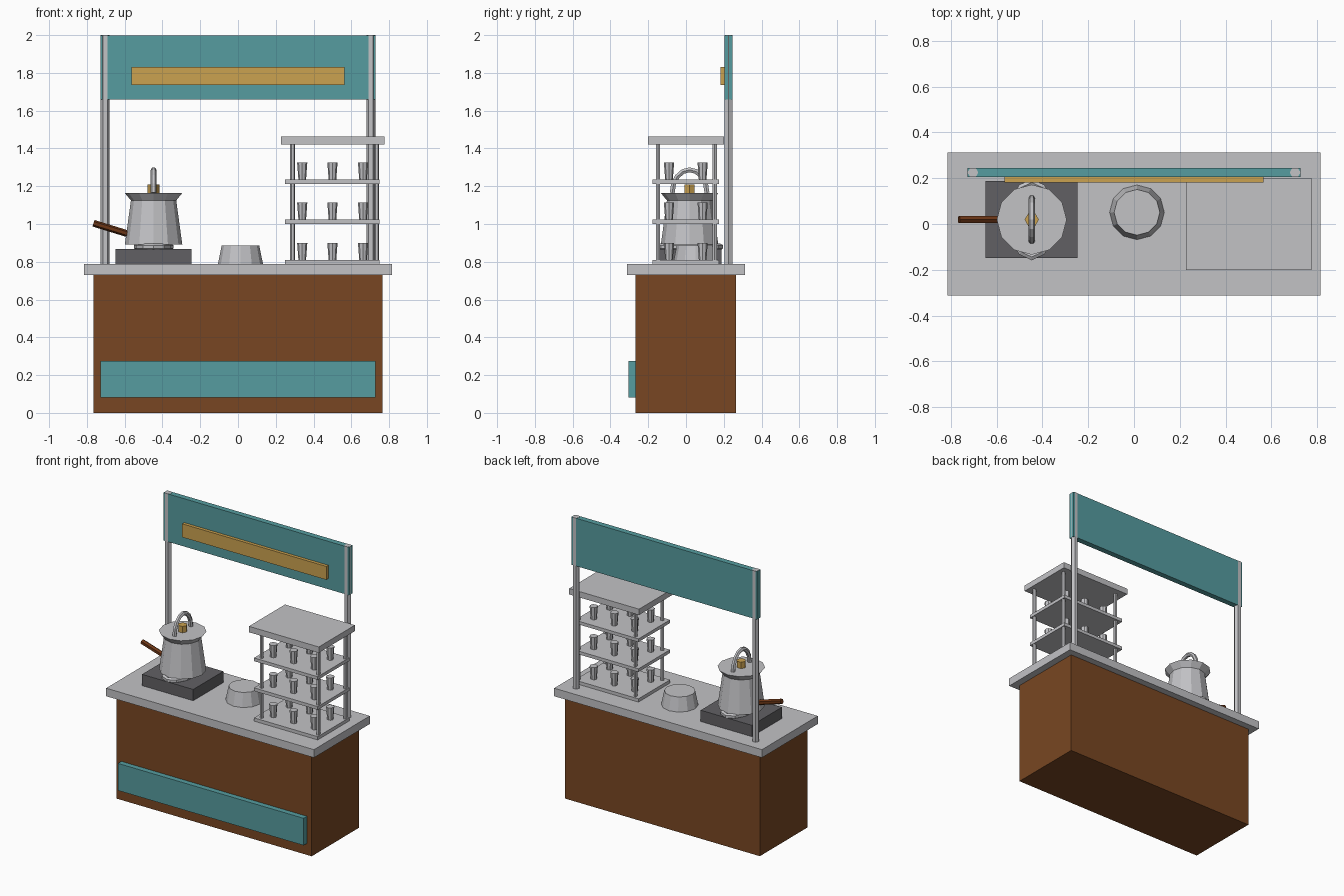
import bpy, bmesh, math
from mathutils import Vector

if "Cube" in bpy.data.objects:
    bpy.data.objects.remove(bpy.data.objects["Cube"])


def material(name, rgb):
    m = bpy.data.materials.new(name)
    m.diffuse_color = (*rgb, 1)
    m.use_nodes = True
    m.node_tree.nodes["Principled BSDF"].inputs["Base Color"].default_value = m.diffuse_color
    return m


GREY = material("light steel", (0.54, 0.54, 0.56))
WOOD = material("brown wood", (0.19, 0.062, 0.016))
HANDLE = material("dark red wood", (0.15, 0.037, 0.008))
TEAL = material("teal paint", (0.093, 0.335, 0.35))
GOLD = material("gold", (0.60, 0.36, 0.08))
DARK = material("dark iron", (0.12, 0.118, 0.127))


def finish(bm, name, mat):
    bmesh.ops.recalc_face_normals(bm, faces=bm.faces)
    me = bpy.data.meshes.new(name)
    bm.to_mesh(me)
    bm.free()
    me.materials.append(mat)
    ob = bpy.data.objects.new(name, me)
    bpy.context.collection.objects.link(ob)
    return ob


def box(name, mat, x0, x1, y0, y1, z0, z1):
    bm = bmesh.new()
    bmesh.ops.create_cube(bm, size=1)
    for v in bm.verts:
        v.co = ((x0 + x1) / 2 + v.co.x * (x1 - x0),
                (y0 + y1) / 2 + v.co.y * (y1 - y0),
                (z0 + z1) / 2 + v.co.z * (z1 - z0))
    return finish(bm, name, mat)


def skin(bm, rings, closed=False):
    """Join rings of vertices with quads; cap the ends unless closed."""
    n = len(rings[0])
    pairs = list(zip(rings, rings[1:])) + ([(rings[-1], rings[0])] if closed else [])
    for a, b in pairs:
        for i in range(n):
            j = (i + 1) % n
            bm.faces.new((a[i], a[j], b[j], b[i]))
    if not closed:
        bm.faces.new(rings[0])
        bm.faces.new(rings[-1])


def lathe(name, mat, x, y, profile, sides):
    """Turned solid from (radius, height) points."""
    bm = bmesh.new()
    step = 2 * math.pi / sides
    rings = [[bm.verts.new((x + r * math.cos(i * step), y + r * math.sin(i * step), z))
              for i in range(sides)] for r, z in profile]
    skin(bm, rings)
    return finish(bm, name, mat)


def tube(name, mat, path, radius, sides, closed=False):
    """Round bar along a path."""
    bm = bmesh.new()
    pts = [Vector(p) for p in path]
    rings = []
    for k, p in enumerate(pts):
        if closed:
            t = pts[(k + 1) % len(pts)] - pts[k - 1]
        else:
            t = pts[min(k + 1, len(pts) - 1)] - pts[max(k - 1, 0)]
        t.normalize()
        ref = Vector((1, 0, 0)) if abs(t.x) < 0.3 and not closed else Vector((0, 0, 1))
        u = (ref - t * ref.dot(t)).normalized()
        w = t.cross(u)
        rings.append([bm.verts.new(p + radius * (u * math.cos(a) + w * math.sin(a)))
                      for a in (2 * math.pi * i / sides for i in range(sides))])
    skin(bm, rings, closed)
    return finish(bm, name, mat)


# Counter
box("cabinet", WOOD, -0.765, 0.765, -0.267, 0.265, 0, 0.73)
box("countertop", GREY, -0.815, 0.815, -0.313, 0.313, 0.73, 0.787)
box("front_panel", TEAL, -0.728, 0.728, -0.305, -0.26, 0.082, 0.274)

# Sign on two posts
for side, s in (("left", -1), ("right", 1)):
    lathe(f"sign_post_{side}", GREY, s * 0.704, 0.225,
          [(0.0238, 0.78), (0.0238, 2.0)], 6)
box("sign_board", TEAL, -0.727, 0.727, 0.205, 0.245, 1.66, 1.999)
box("sign_plate", GOLD, -0.565, 0.565, 0.182, 0.21, 1.735, 1.83)

# Stove and pot
PX, PY = -0.447, 0.019
box("burner", DARK, -0.648, -0.247, -0.149, 0.188, 0.785, 0.867)
ring = [(PX + 0.09 * math.cos(a), PY + 0.163 * math.sin(a), 0.879)
        for a in (2 * math.pi * i / 12 for i in range(12))]
tube("burner_ring", GREY, ring, 0.017, 6, closed=True)
lathe("pot", GREY, PX, PY,
      [(0.10, 0.87), (0.10, 0.892), (0.152, 0.892), (0.12, 1.125), (0.153, 1.165)], 12)
lathe("lid_knob", GOLD, PX, PY, [(0.031, 1.16), (0.031, 1.21)], 6)
arch = [(PX, PY + 0.092 * math.cos(a), 1.165 + 0.122 * math.sin(a))
        for a in (math.pi * i / 8 for i in range(9))]
tube("pot_arch_handle", GREY, arch, 0.015, 6)
tube("pot_side_handle", HANDLE, [(-0.765, PY, 1.004), (-0.56, PY, 0.941)], 0.018, 6)

# Upturned bowl
lathe("bowl", GREY, 0.013, 0.051, [(0.12, 0.785), (0.10, 0.885)], 12)

# Cup rack
box("rack_top", GREY, 0.227, 0.775, -0.202, 0.202, 1.42, 1.462)
for level, z in enumerate((0.787, 1.0, 1.212)):
    box(f"rack_shelf_{level}", GREY, 0.25, 0.75, -0.178, 0.176, z, z + 0.023)
    for i, x in enumerate((0.34, 0.50, 0.662)):
        for j, y in enumerate((-0.09, 0.088)):
            lathe(f"cup_{level}_{i}_{j}", GREY, x, y,
                  [(0.02, z + 0.02), (0.027, z + 0.113)], 8)
for i, x in enumerate((0.289, 0.735)):
    for j, y in enumerate((-0.148, 0.152)):
        lathe(f"rack_post_{i}_{j}", GREY, x, y, [(0.0125, 0.787), (0.0125, 1.43)], 6)
